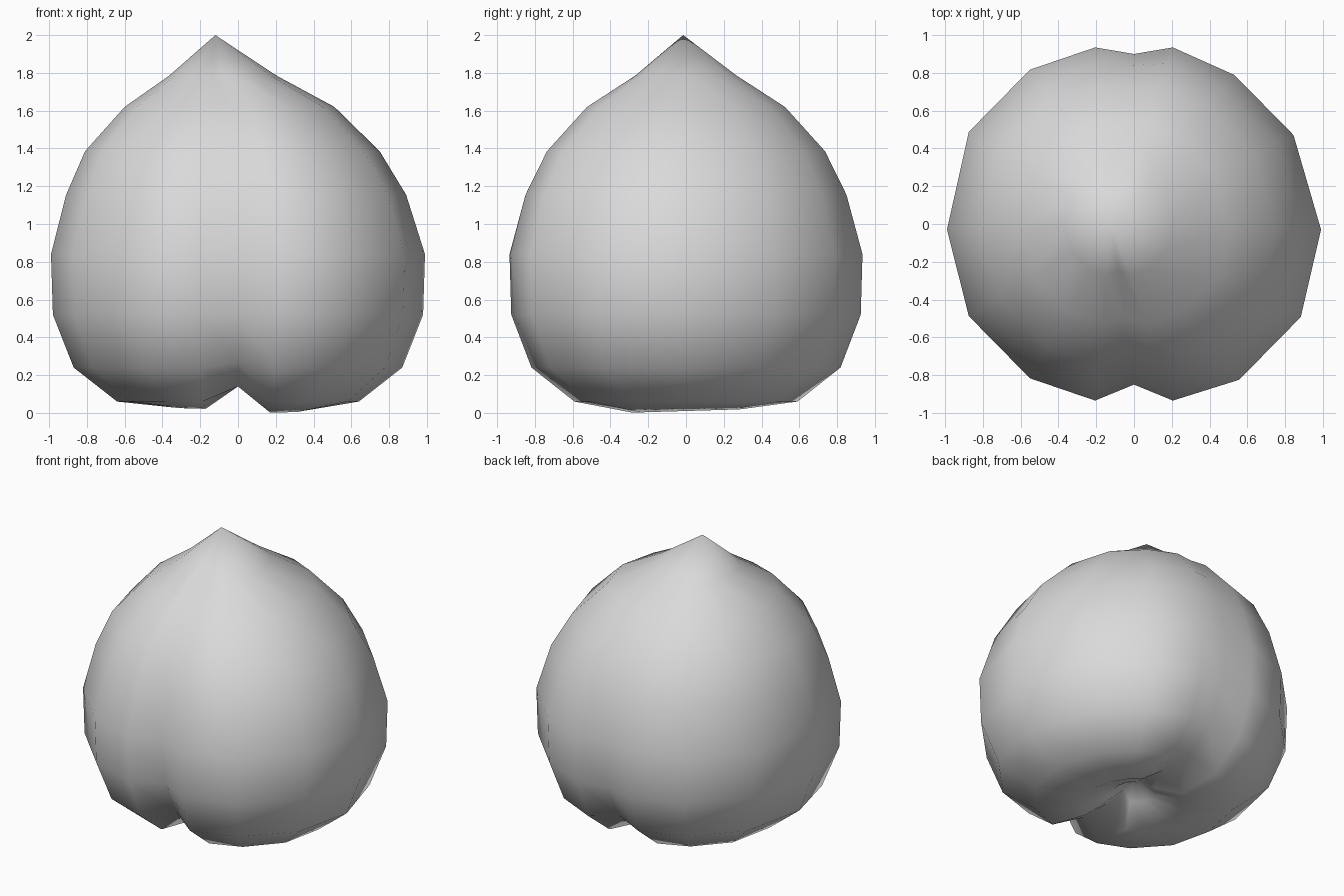
import bpy
import bmesh
from math import radians, sin, cos

# Remove the default object
default_cube = bpy.data.objects.get("Cube")
if default_cube:
    bpy.data.objects.remove(default_cube, do_unlink=True)


def make_material(name, colour):
    material = bpy.data.materials.new(name)
    material.use_nodes = True
    material.diffuse_color = colour
    material.node_tree.nodes["Principled BSDF"].inputs["Base Color"].default_value = colour
    return material


# Rings from the tip to the base dimple:
# height, radius, sideways shift, angle of the lobe edge,
# then the seam: front reach, back reach, height
RINGS = [
    (1.785, 0.285, -0.08, 78, 0.24, 0.26, 1.785),
    (1.62, 0.555, -0.045, 78, 0.50, 0.51, 1.62),
    (1.385, 0.78, -0.03, 78, 0.69, 0.72, 1.385),
    (1.155, 0.90, -0.01, 78, 0.79, 0.84, 1.155),
    (0.84, 0.99, 0, 78, 0.85, 0.90, 0.84),
    (0.52, 0.98, 0, 78, 0.81, 0.88, 0.52),
    (0.24, 0.87, 0, 77, 0.69, 0.75, 0.27),
    (0.06, 0.64, 0, 73, 0.49, 0.55, 0.14),
    (0.01, 0.34, 0, 60, 0.26, 0.29, 0.14),
    (0.11, 0.13, 0, 62, 0.10, 0.10, 0.17),
]
DEPTH_RATIO = 0.965
BASE_HEIGHT = 0.05


def quarter(radius, lobe, fullness, side, end):
    """Side point, two swollen corner points and the lobe edge of one quarter."""
    points = [(side * radius, -0.03 * radius)]
    for share, swell in ((0.385, fullness), (0.73, fullness), (1, 1)):
        angle = radians(lobe * share)
        points.append((side * radius * swell * cos(angle),
                       end * radius * swell * DEPTH_RATIO * sin(angle)))
    return points


def ring_points(height, radius, shift, lobe, front, back, seam_height):
    """One cross-section: two round lobes parted by a front and a back seam."""
    right_back = quarter(radius, lobe, 0.985, 1, 1)
    left_back = quarter(radius, lobe, 1.02, -1, 1)
    left_front = quarter(radius, lobe, 1.02, -1, -1)
    right_front = quarter(radius, lobe, 1.03, 1, -1)

    def lobe_points(points):
        # The base leans slightly towards the front of the right-hand lobe
        lean = height < BASE_HEIGHT
        return [(x + shift, y, height + lean * (0.03 * y + (0.02 if x < 0 else 0)))
                for x, y in points]

    return (lobe_points(right_back) + [(shift, back, seam_height)]
            + lobe_points(left_back[::-1] + left_front[1:])
            + [(shift, -front, seam_height)]
            + lobe_points(right_front[:0:-1]))


# Fruit body: skin the rings and close both ends
bm = bmesh.new()
rings = [[bm.verts.new(p) for p in ring_points(*row)] for row in RINGS]
tip = bm.verts.new((-0.12, -0.015, 2))
dimple = bm.verts.new((0, 0, 0.24))
count = len(rings[0])

for i in range(count):
    j = (i + 1) % count
    bm.faces.new((tip, rings[0][i], rings[0][j]))
    for upper, lower in zip(rings, rings[1:]):
        bm.faces.new((upper[i], lower[i], lower[j], upper[j]))
    bm.faces.new((dimple, rings[-1][j], rings[-1][i]))

bmesh.ops.recalc_face_normals(bm, faces=bm.faces)
for face in bm.faces:
    face.smooth = True

mesh = bpy.data.meshes.new("fruit_body")
bm.to_mesh(mesh)
bm.free()
mesh.materials.append(make_material("light_grey", (0.7, 0.7, 0.7, 1)))
body = bpy.data.objects.new("fruit_body", mesh)
bpy.context.collection.objects.link(body)
